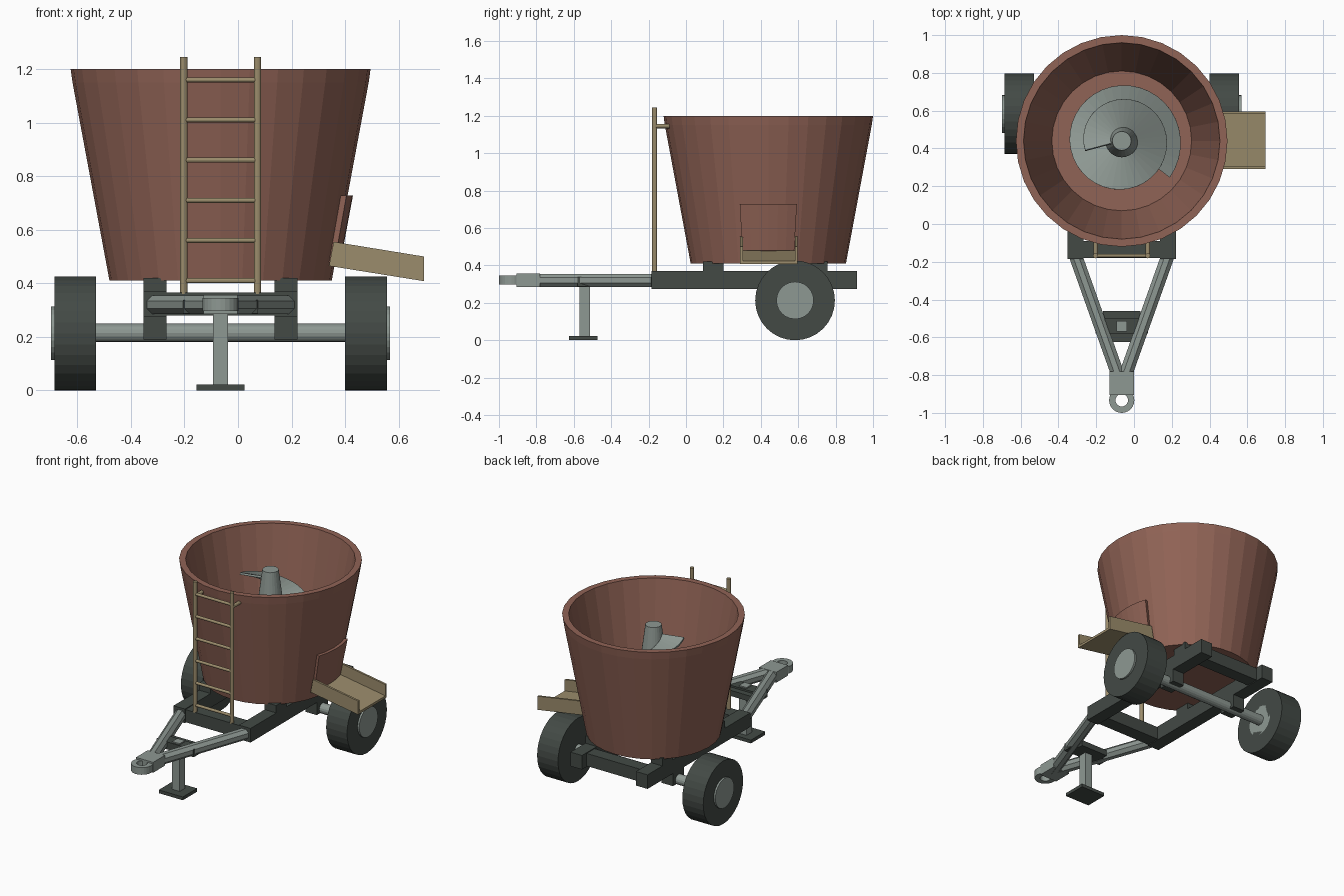
import bpy, bmesh
from math import sin, cos, pi, radians
from mathutils import Vector, Matrix

if "Cube" in bpy.data.objects:
    bpy.data.objects.remove(bpy.data.objects["Cube"])

CX, TUB_Y = -0.065, 0.44      # centre line of the trailer, tub centre
AXLE_Y, WHEEL_R = 0.583, 0.213


def material(name, rgb):
    m = bpy.data.materials.new(name)
    m.use_nodes = True
    m.diffuse_color = (*rgb, 1)
    m.node_tree.nodes["Principled BSDF"].inputs["Base Color"].default_value = (*rgb, 1)
    return m


RUST = material("rust red", (0.28, 0.125, 0.092))
DARK = material("dark grey green", (0.056, 0.068, 0.06))
STEEL = material("light steel", (0.27, 0.315, 0.29))
TAN = material("tan", (0.33, 0.265, 0.15))


def finish(name, bm, mat):
    bmesh.ops.remove_doubles(bm, verts=bm.verts, dist=1e-5)
    bmesh.ops.recalc_face_normals(bm, faces=bm.faces)
    me = bpy.data.meshes.new(name)
    bm.to_mesh(me)
    bm.free()
    me.materials.append(mat)
    ob = bpy.data.objects.new(name, me)
    bpy.context.collection.objects.link(ob)
    return ob


def box(name, xs, ys, zs, mat):
    bm = bmesh.new()
    lo, hi = Vector((xs[0], ys[0], zs[0])), Vector((xs[1], ys[1], zs[1]))
    size = hi - lo
    bmesh.ops.create_cube(bm, size=1, matrix=Matrix.Translation((lo + hi) / 2) @ Matrix.Diagonal((*size, 1)))
    return finish(name, bm, mat)


def rod(name, a, b, r, mat, sides=12, turn=0.0):
    a, b = Vector(a), Vector(b)
    d = b - a
    rot = d.to_track_quat('Z', 'Y').to_matrix().to_4x4()
    bm = bmesh.new()
    bmesh.ops.create_cone(bm, cap_ends=True, segments=sides, radius1=r, radius2=r, depth=d.length,
                          matrix=Matrix.Translation((a + b) / 2) @ rot @ Matrix.Rotation(turn, 4, 'Z'))
    return finish(name, bm, mat)


def lathe(name, profile, centre, mat, sides=32, start=0.0, sweep=2 * pi):
    """Turn a (radius, height) profile about a vertical axis; part turns get end caps."""
    bm = bmesh.new()
    rings = []
    for i in range(sides + 1):
        a = start + sweep * i / sides
        rings.append([bm.verts.new((centre[0] + r * cos(a), centre[1] + r * sin(a), z)) for r, z in profile])
    for p, q in zip(rings, rings[1:]):
        for j in range(len(profile) - 1):
            bm.faces.new((p[j], q[j], q[j + 1], p[j + 1]))
    if sweep < 6:
        bm.faces.new(rings[0][:-1])
        bm.faces.new(rings[-1][:-1])
    bmesh.ops.dissolve_degenerate(bm, edges=bm.edges, dist=1e-6)
    return finish(name, bm, mat)


def prism(name, outline, ys, mat):
    """Extrude an (x, z) outline along y."""
    bm = bmesh.new()
    face = bm.faces.new([bm.verts.new((x, ys[0], z)) for x, z in outline])
    new = bmesh.ops.extrude_face_region(bm, geom=[face])["geom"]
    moved = [v for v in new if isinstance(v, bmesh.types.BMVert)]
    bmesh.ops.translate(bm, verts=moved, vec=(0, ys[1] - ys[0], 0))
    return finish(name, bm, mat)


def wall(z):
    return 0.415 + (z - 0.41) * 0.138 / 0.74


# Tub with a rim band and inner floor
tub = (CX, TUB_Y)
lathe("mixing_tub", [(0, 0.41), (wall(0.41), 0.41), (wall(1.15), 1.15), (0.56, 1.2),
                     (0.52, 1.2), (0.37, 0.43), (0, 0.43)], tub, RUST)

# Curved discharge door following the tub wall
low, high = 0.48, 0.728
lathe("discharge_door", [(wall(low) - 0.01, low), (wall(low) + 0.02, low), (wall(high) + 0.02, high),
                         (wall(high) - 0.01, high), (wall(low) - 0.01, low)],
      tub, RUST, sides=6, start=radians(-18), sweep=radians(36))

# Auger shaft and tapering spiral flight
lathe("auger_shaft", [(0, 0.43), (0.087, 0.43), (0.087, 0.85), (0.05, 1.13), (0, 1.13)], tub, STEEL, sides=24)
bm = bmesh.new()
steps, prev = 60, None
for i in range(steps + 1):
    t = i / steps
    a = radians(-37 + 592 * t)
    z = 0.46 + 0.61 * t
    pair = [bm.verts.new((CX + r * cos(a), TUB_Y + r * sin(a), z)) for r in (0.045, 0.32 - 0.12 * t)]
    if prev:
        bm.faces.new((prev[0], prev[1], pair[1], pair[0]))
    prev = pair
flight = finish("auger_flight", bm, STEEL)
solid = flight.modifiers.new("thickness", 'SOLIDIFY')
solid.thickness, solid.offset = 0.012, 0

# Discharge chute: sloped floor and two side walls
CHUTE = (0.29, 0.596)
prism("chute_floor", [(0.34, 0.465), (0.695, 0.408), (0.695, 0.424), (0.343, 0.481)], CHUTE, TAN)
for side, y in (("front", CHUTE[0]), ("back", CHUTE[1] - 0.014)):
    prism("chute_wall_" + side, [(0.34, 0.465), (0.695, 0.408), (0.695, 0.5), (0.357, 0.555)], (y, y + 0.014), TAN)

# Chassis rails with tub pedestals, axle brackets, wheels and drawbar legs
for s, side in ((-1, "right"), (1, "left")):
    rail = CX + s * 0.245
    xs = (rail - 0.043, rail + 0.043)
    box("chassis_rail_" + side, xs, (-0.185, 0.915), (0.275, 0.37), DARK)
    box("front_pedestal_" + side, xs, (0.09, 0.2), (0.37, 0.42), DARK)
    box("rear_pedestal_" + side, xs, (0.65, 0.757), (0.37, 0.42), DARK)
    box("axle_bracket_" + side, xs, (AXLE_Y - 0.06, AXLE_Y + 0.06), (0.19, 0.275), DARK)
    inner, outer, hub = (CX + s * d for d in (0.465, 0.621, 0.633))
    rod("tyre_" + side, (inner, AXLE_Y, WHEEL_R), (outer, AXLE_Y, WHEEL_R), WHEEL_R, DARK, 32)
    rod("wheel_hub_" + side, (inner, AXLE_Y, WHEEL_R), (hub, AXLE_Y, WHEEL_R), 0.1, STEEL, 24)
    rod("drawbar_leg_" + side, (CX + s * 0.242, -0.175, 0.32), (CX, -0.855, 0.32), 0.038, STEEL, 8, pi / 8)
beam = (CX - 0.21, CX + 0.21)
box("front_crossbeam", beam, (-0.18, -0.09), (0.28, 0.365), DARK)
box("rear_crossbeam", beam, (0.78, 0.865), (0.28, 0.365), DARK)
rod("axle", (CX - 0.47, AXLE_Y, 0.215), (CX + 0.47, AXLE_Y, 0.215), 0.034, STEEL, 16)

# Hitch block and towing eye
box("hitch_block", (CX - 0.064, CX + 0.064), (-0.905, -0.78), (0.286, 0.356), STEEL)
lathe("towing_eye", [(0.033, 0.297), (0.067, 0.297), (0.067, 0.345), (0.033, 0.345), (0.033, 0.297)],
      (CX, -0.933), STEEL, sides=24)

# Parking jack between the drawbar legs
box("jack_crossbeam", (CX - 0.14, CX + 0.14), (-0.58, -0.5), (0.287, 0.337), DARK)
box("jack_bracket", (CX - 0.1, CX + 0.1), (-0.505, -0.46), (0.287, 0.325), DARK)
box("jack_post", (CX - 0.028, CX + 0.028), (-0.57, -0.514), (0.02, 0.345), STEEL)
box("jack_foot", (CX - 0.09, CX + 0.09), (-0.625, -0.472), (0, 0.022), DARK)

# Ladder with rungs and stand-offs to the tub rim
LAD_Y, LAD_X = -0.168, 0.138
for s, side in ((-1, "right"), (1, "left")):
    x = CX + s * LAD_X
    rod("ladder_rail_" + side, (x, LAD_Y, 0.36), (x, LAD_Y, 1.245), 0.0135, TAN)
    rod("ladder_standoff_" + side, (x, LAD_Y, 1.145), (x, -0.085, 1.145), 0.012, TAN)
for i in range(6):
    z = 0.41 + 0.15 * i
    rod("ladder_rung_%d" % (i + 1), (CX - LAD_X, LAD_Y, z), (CX + LAD_X, LAD_Y, z), 0.0095, TAN)
